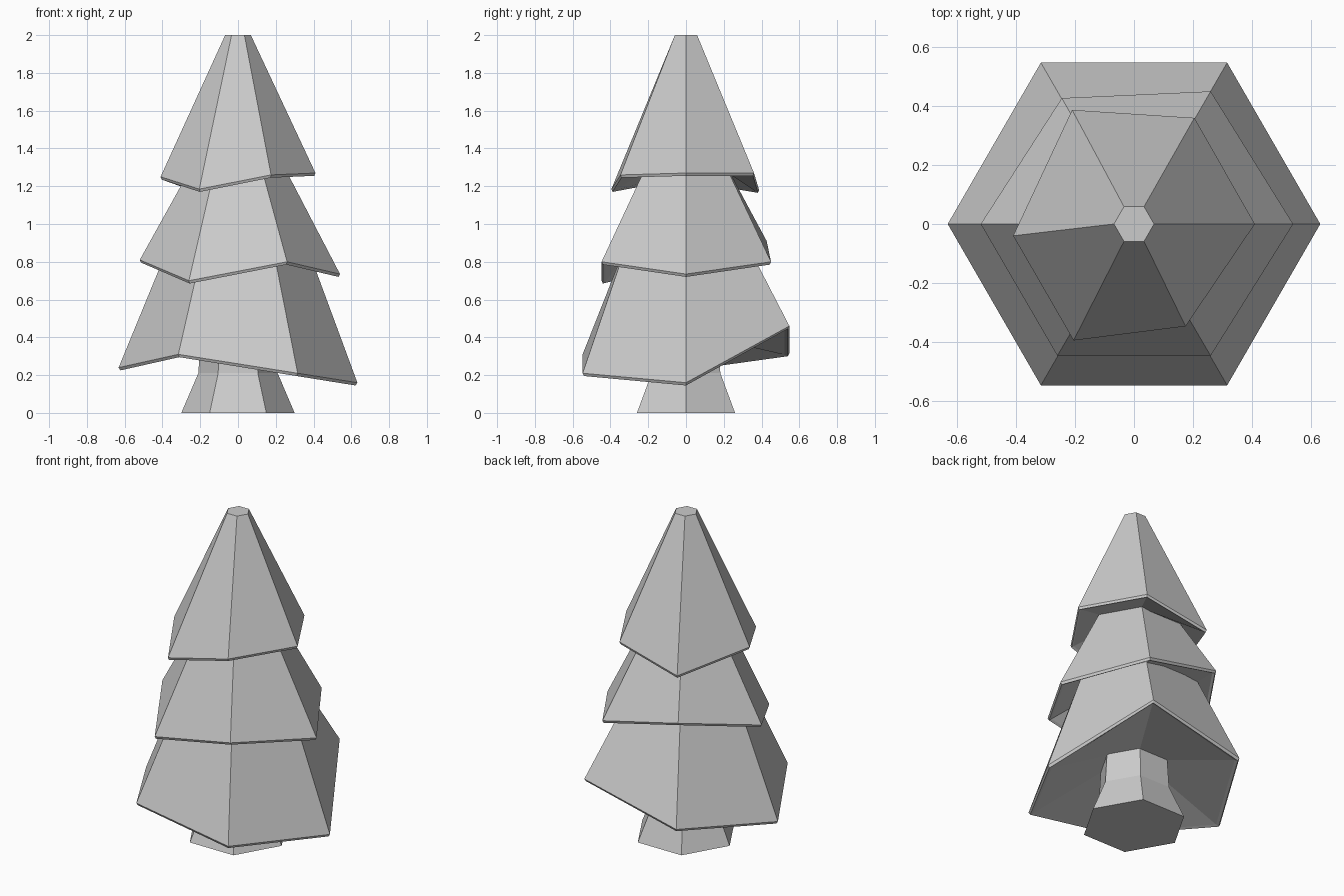
import bpy, bmesh
from math import cos, sin, pi

if "Cube" in bpy.data.objects:
    bpy.data.objects.remove(bpy.data.objects["Cube"])


def hex_ring(r, z):
    return [(r * cos(i * pi / 3), r * sin(i * pi / 3), z) for i in range(6)]


def loft(name, rings):
    """Closed flat-shaded solid through a list of six-point rings, bottom to top."""
    bm = bmesh.new()
    vs = [[bm.verts.new(p) for p in ring] for ring in rings]
    for a, b in zip(vs, vs[1:]):
        for i in range(6):
            j = (i + 1) % 6
            bm.faces.new((a[i], a[j], b[j], b[i]))
    bm.faces.new(vs[0][::-1])
    bm.faces.new(vs[-1])
    bmesh.ops.recalc_face_normals(bm, faces=bm.faces)
    me = bpy.data.meshes.new(name)
    bm.to_mesh(me)
    bm.free()
    ob = bpy.data.objects.new(name, me)
    bpy.context.collection.objects.link(ob)
    return ob


def tier(name, rim, inner, top):
    """Uneven skirt: hollow underside, thin bevelled lip, sloping sides."""
    def lip(scale, dz):
        return [(x * scale, y * scale, z + dz) for x, y, z in rim]
    loft(name, [hex_ring(*inner), lip(0.955, -0.008), lip(0.985, -0.015),
                rim, hex_ring(*top)])


# rim corners start at +x and run counter-clockwise
base = hex_ring(0.632, 0)
heights = [0.16, 0.46, 0.315, 0.24, 0.31, 0.21]
low_rim = [(x, y, z) for (x, y, _), z in zip(base, heights)]
mid_rim = [(0.54, 0, 0.735), (0.26, 0.45, 0.80), (-0.245, 0.427, 0.91),
           (-0.52, 0, 0.81), (-0.26, -0.447, 0.70), (0.26, -0.447, 0.80)]
top_rim = [(0.41, 0, 1.27), (0.205, 0.36, 1.27), (-0.21, 0.387, 1.18),
           (-0.41, -0.04, 1.25), (-0.205, -0.395, 1.185), (0.175, -0.347, 1.26)]

# flared trunk
loft("trunk", [hex_ring(0.30, 0), hex_ring(0.21, 0.21), hex_ring(0.195, 0.45)])

# foliage
tier("lower_foliage", low_rim, (0.19, 0.39), (0.34, 0.95))
tier("middle_foliage", mid_rim, (0.36, 0.85), (0.22, 1.35))
tier("upper_foliage", top_rim, (0.24, 1.28), (0.068, 2.0))
